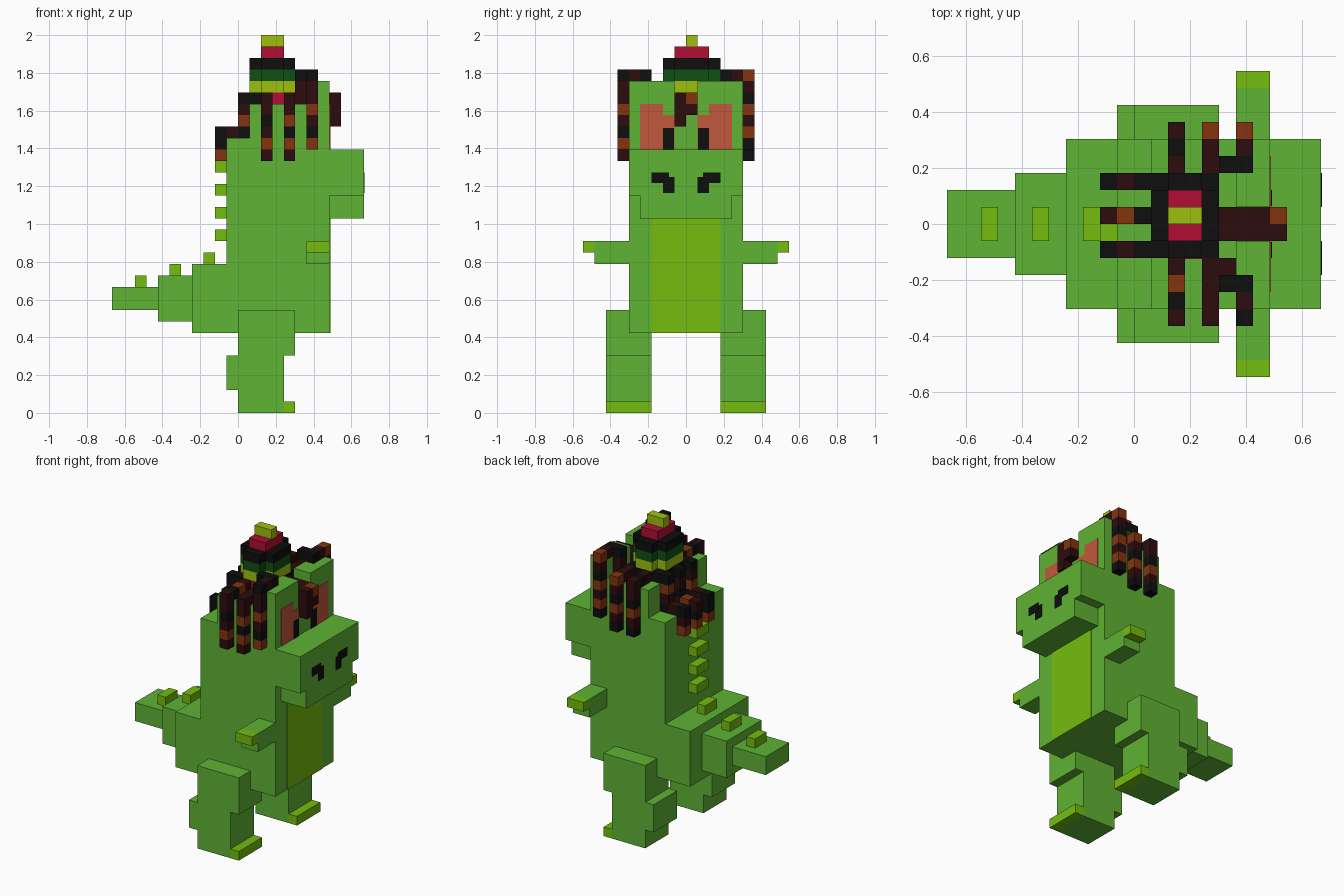
import bpy
import bmesh
from mathutils import Vector

cube = bpy.data.objects.get("Cube")
if cube:
    bpy.data.objects.remove(cube, do_unlink=True)

U = 2 / 33  # one block of the grid the figure is built on


def lin(c):
    c /= 255
    return c / 12.92 if c <= 0.04045 else ((c + 0.055) / 1.055) ** 2.4


def material(name, *rgb):
    m = bpy.data.materials.new(name)
    m.use_nodes = True
    col = [lin(c) for c in rgb] + [1]
    m.diffuse_color = col
    bsdf = next(n for n in m.node_tree.nodes if n.type == 'BSDF_PRINCIPLED')
    bsdf.inputs["Base Color"].default_value = col
    return m


GREEN = material("leaf green", 95, 179, 52)
LIME = material("lime", 116, 189, 14)
YELLOW = material("olive yellow", 158, 192, 16)
RED = material("crimson", 178, 14, 52)
DARK_GREEN = material("dark green", 16, 80, 20)
BLACK = material("black", 14, 14, 14)
MAROON = material("dark maroon", 45, 12, 13)
BROWN = material("rust brown", 132, 52, 15)
ORANGE = material("eye orange", 193, 88, 60)


def finish(name, bm, mats):
    bmesh.ops.recalc_face_normals(bm, faces=bm.faces)
    me = bpy.data.meshes.new(name)
    bm.to_mesh(me)
    bm.free()
    for m in mats:
        me.materials.append(m)
    ob = bpy.data.objects.new(name, me)
    bpy.context.collection.objects.link(ob)
    return ob


def prism(name, mat, outline, axis, lo, hi):
    """Extrude an outline (in blocks) along an axis: 'y' uses (x, z), 'z' uses (x, y)."""
    bm = bmesh.new()
    place = (lambda a, b: (a, lo, b)) if axis == 'y' else (lambda a, b: (a, b, lo))
    face = bm.faces.new([bm.verts.new(Vector(place(a, b)) * U) for a, b in outline])
    ext = bmesh.ops.extrude_face_region(bm, geom=[face])
    d = Vector((0, 1, 0) if axis == 'y' else (0, 0, 1)) * (hi - lo) * U
    bmesh.ops.translate(bm, vec=d, verts=[v for v in ext["geom"] if isinstance(v, bmesh.types.BMVert)])
    return finish(name, bm, [mat])


def box(name, mat, x0, x1, y0, y1, z0, z1):
    return prism(name, mat, [(x0, y0), (x1, y0), (x1, y1), (x0, y1)], 'z', z0, z1)


def strand(name, corners, colours):
    """Chain of blocks following axis-aligned corners, one colour letter per block."""
    cells = [Vector(corners[0])]
    for c in corners[1:]:
        c = Vector(c)
        step = (c - cells[-1]).normalized()
        while (c - cells[-1]).length > 0.5:
            cells.append(cells[-1] + step)
    used = {tuple(round(v) for v in c) for c in cells}
    bm = bmesh.new()
    for i, c in enumerate(cells):
        for ax in range(3):
            for s in (-1, 1):
                n = Vector((0, 0, 0))
                n[ax] = s
                if tuple(round(v) for v in c + n) in used:
                    continue
                a, b = Vector((0, 0, 0)), Vector((0, 0, 0))
                a[(ax + 1) % 3] = b[(ax + 2) % 3] = 0.5
                mid = c + Vector((0.5, 0.5, 0.5)) + n * 0.5
                pts = [mid - a - b, mid + a - b, mid + a + b, mid - a + b]
                f = bm.faces.new([bm.verts.new(p * U) for p in pts])
                f.material_index = "KMO".index(colours[i % len(colours)])
    bmesh.ops.remove_doubles(bm, verts=bm.verts, dist=0.0005)
    return finish(name, bm, [BLACK, MAROON, BROWN])


# Body, head and snout
box("body", GREEN, -1, 8, -5, 5, 7, 24)
box("head", GREEN, 1, 8, -5, 5, 24, 27)
box("snout", GREEN, 8, 11, -5, 5, 19, 23)
box("lower_jaw", GREEN, 8, 11, -4, 4, 17, 19)
box("belly_panel", LIME, 8, 8.07, -3, 3, 7, 17)

# Tail and spikes
box("tail_base", GREEN, -4, -1, -5, 5, 7, 13)
box("tail_middle", GREEN, -7, -4, -3, 3, 8, 12)
box("tail_tip", GREEN, -11, -7, -2, 2, 9, 11)
for i, (x, z) in enumerate([(-9, 11), (-6, 12), (-3, 13), (-2, 15), (-2, 17), (-2, 19), (-2, 21)]):
    box(f"spike_{i + 1}", LIME, x, x + 1, -1, 1, z, z + 1)

# Paired parts
LEG = [(0, 0), (4, 0), (4, 5), (5, 5), (5, 9), (0, 9), (0, 5), (-1, 5), (-1, 2), (0, 2)]
for side, s in (("left", 1), ("right", -1)):
    def pair(name, mat, x0, x1, y0, y1, z0, z1):
        a, b = sorted((s * y0, s * y1))
        box(f"{name}_{side}", mat, x0, x1, a, b, z0, z1)

    prism(f"leg_{side}", GREEN, LEG, 'y', *sorted((3 * s, 7 * s)))
    pair("toes", LIME, 4, 5, 3, 7, 0, 1)
    pair("arm", GREEN, 6, 8, 5, 8, 13, 15)
    pair("claw", LIME, 6, 8, 8, 9, 14, 15)
    pair("brow", GREEN, 6, 8, 1, 5, 27, 29)
    # Eyes and nostrils as thin plates
    pair("eye_outer", ORANGE, 8, 8.06, 2, 4, 23, 27)
    pair("eye_inner", ORANGE, 8, 8.06, 1, 2, 23, 26)
    pair("pupil", BLACK, 8, 8.1, 1.05, 2, 23, 24.9)
    pair("nostril_top", BLACK, 11, 11.06, 1.5, 3, 20.1, 21)
    pair("nostril_bottom", BLACK, 11, 11.05, 1, 2, 19.2, 20.6)

# Hat: stepped layers, wide ones with notched corners
NOTCHED = [(2, -2), (4, -2), (4, -1), (5, -1), (5, 2), (4, 2), (4, 3), (2, 3),
           (2, 2), (1, 2), (1, -1), (2, -1)]
box("hair_cap", BLACK, 1, 5, -2, 3, 27, 28)
box("hair_bead", RED, 3, 4, -2.06, -2, 27, 28)
for i, mat in enumerate((YELLOW, DARK_GREEN, BLACK)):
    prism(f"hat_band_{i + 1}", mat, NOTCHED, 'z', 28 + i, 29 + i)
box("hat_crown", RED, 2, 4, -1, 2, 31, 32)
box("hat_button", YELLOW, 2, 4, 0, 1, 32, 33)

# Hair strands: K black, M maroon, O rust brown
for x, right, left in ((2, "MOKMMKMOM", "MKMMKOMK"), (4, "MMMMMOKOM", "MMOMKOMK")):
    strand(f"side_strand_right_{x}", [(x, -3, 27), (x, -6, 27), (x, -6, 22)], right)
    strand(f"side_strand_left_{x}", [(x, 3, 27), (x, 5, 27), (x, 5, 22)], left)
strand("brow_strand_right", [(5, -3, 27), (5, -4, 27), (5, -4, 29), (6, -4, 29),
                             (6, -6, 29), (6, -6, 23)], "MMMKKMKMMOMKO")
strand("brow_strand_left", [(5, 3, 27), (5, 3, 29), (6, 3, 29), (6, 5, 29), (6, 5, 23)],
       "MMKKMOMKOMOK")
for y, cols in ((-2, "KMOKMKKO"), (0, "KMKMOMKO"), (2, "KOMKMKMO")):
    strand(f"back_strand_{y + 3}", [(0, y, 27), (0, y, 24), (-2, y, 24), (-2, y, 22)], cols)
strand("front_strand_right", [(5, -1, 27), (8, -1, 27), (8, -1, 25)], "MMMMMM")
strand("front_strand_left", [(5, 0, 27), (8, 0, 27), (8, 0, 26)], "MMMOM")
